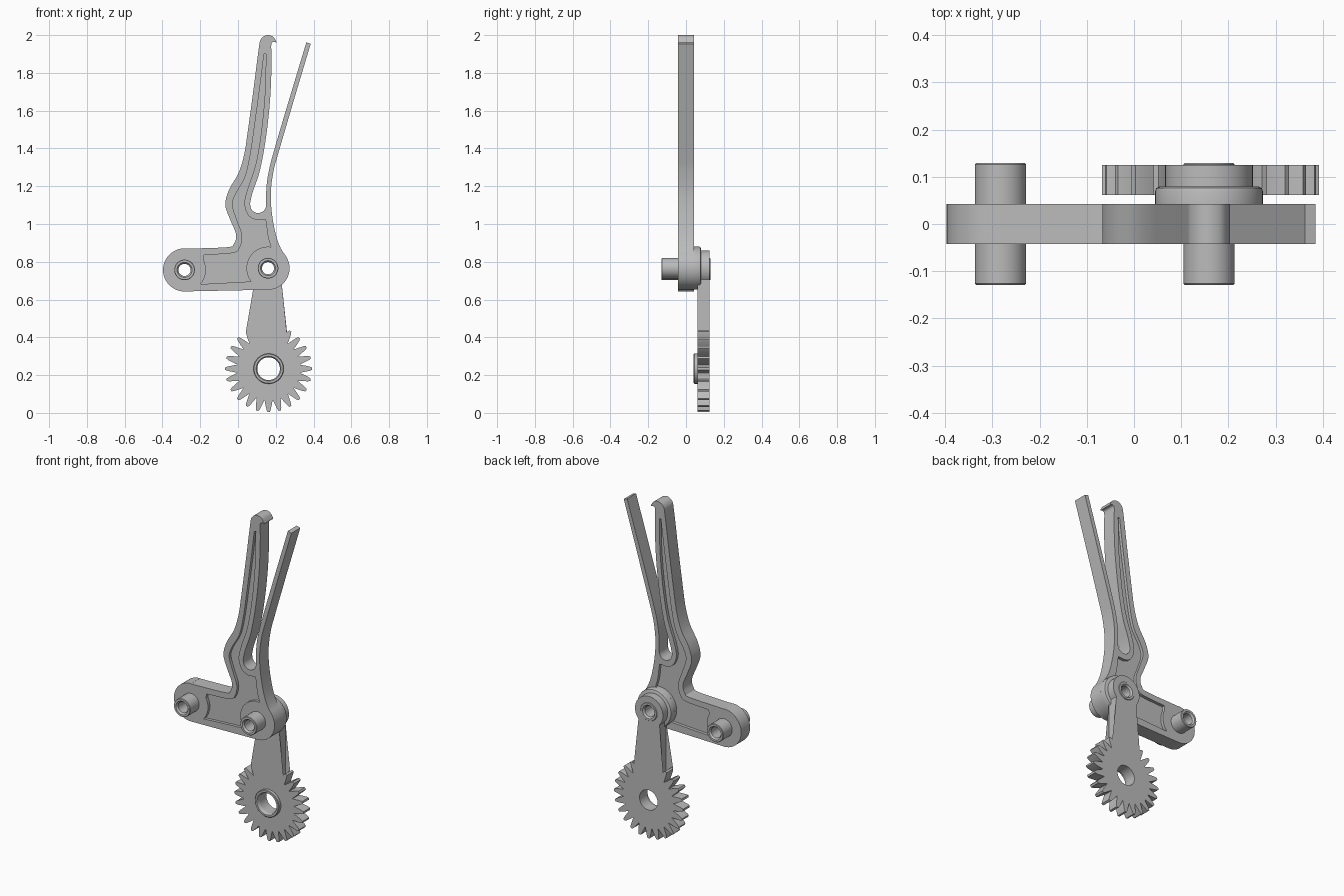
import bpy, bmesh
from math import sin, cos, pi, radians, sqrt
from mathutils import Vector

cube = bpy.data.objects.get("Cube")
if cube:
    bpy.data.objects.remove(cube, do_unlink=True)

GREY = (0.5, 0.5, 0.5, 1.0)
metal = bpy.data.materials.new("plain grey")
metal.diffuse_color = GREY
metal.use_nodes = True
for node in metal.node_tree.nodes:
    if node.type == "BSDF_PRINCIPLED":
        node.inputs["Base Color"].default_value = GREY

HALF = 0.0425                      # half thickness of the body
LEFT_HUB, RIGHT_HUB = (-0.283, 0.757), (0.159, 0.766)
GEAR = (0.162, 0.234)


def finish(bm, name):
    """Turn a bmesh into a shaded object."""
    bmesh.ops.recalc_face_normals(bm, faces=bm.faces[:])
    mesh = bpy.data.meshes.new(name)
    bm.to_mesh(mesh)
    bm.free()
    mesh.materials.append(metal)
    obj = bpy.data.objects.new(name, mesh)
    bpy.context.collection.objects.link(obj)
    return obj


def shade(obj):
    bpy.ops.object.select_all(action="DESELECT")
    obj.select_set(True)
    bpy.context.view_layer.objects.active = obj
    bpy.ops.object.shade_smooth_by_angle(angle=radians(35))


def smooth(points, steps=5):
    """Pass a rounded path through the points."""
    pts = [Vector(p) for p in points]
    pts = [2 * pts[0] - pts[1]] + pts + [2 * pts[-1] - pts[-2]]
    path = []
    for a, b, c, d in zip(pts, pts[1:], pts[2:], pts[3:]):
        for k in range(steps):
            t = k / steps
            path.append(b + (c - a) * t / 2
                        + (2 * a - 5 * b + 4 * c - d) * t * t / 2
                        + (3 * b - a - 3 * c + d) * t ** 3 / 2)
    return path + [pts[-2]]


def arc(centre, radius, start, end, steps=24):
    """Arc in degrees, clockwise from straight up."""
    turns = [radians(start + (end - start) * k / steps) for k in range(steps + 1)]
    return [Vector((centre[0] + radius * sin(t), centre[1] + radius * cos(t))) for t in turns]


def plate(name, outline, front, back):
    """Extrude a closed x-z outline along y."""
    clean = []
    for p in outline:
        if not clean or (Vector(p) - clean[-1]).length > 0.0005:
            clean.append(Vector(p))
    if (clean[0] - clean[-1]).length < 0.0005:
        clean.pop()
    bm = bmesh.new()
    face = bm.faces.new([bm.verts.new((p.x, front, p.y)) for p in clean])
    grown = bmesh.ops.extrude_face_region(bm, geom=[face])
    moved = [v for v in grown["geom"] if isinstance(v, bmesh.types.BMVert)]
    bmesh.ops.translate(bm, verts=moved, vec=(0, back - front, 0))
    return finish(bm, name)


def ring(name, centre, profile, sides=48):
    """Lathe a closed (radius, y) profile about an axis along y."""
    bm = bmesh.new()
    loops = []
    for k in range(sides):
        t = 2 * pi * k / sides
        loops.append([bm.verts.new((centre[0] + r * cos(t), y, centre[1] + r * sin(t)))
                      for r, y in profile])
    n = len(profile)
    for k in range(sides):
        a, b = loops[k], loops[(k + 1) % sides]
        for j in range(n):
            bm.faces.new((a[j], a[(j + 1) % n], b[(j + 1) % n], b[j]))
    obj = finish(bm, name)
    shade(obj)
    return obj


def cut(target, cutter):
    mod = target.modifiers.new("cut", "BOOLEAN")
    mod.operation, mod.solver, mod.object = "DIFFERENCE", "EXACT", cutter
    bpy.context.view_layer.objects.active = target
    bpy.ops.object.modifier_apply(modifier=mod.name)
    bpy.data.objects.remove(cutter, do_unlink=True)


# Body outline: bracket, long hooked arm, slot and thin spring arm
long_arm_outside = smooth([
    (-0.285, 0.869), (-0.06, 0.877), (-0.022, 0.895), (-0.01, 0.945), (-0.04, 1.02),
    (-0.067, 1.1), (-0.048, 1.18), (0.003, 1.27), (0.033, 1.37), (0.053, 1.5),
    (0.083, 1.72), (0.11, 1.93), (0.122, 1.98), (0.152, 2.0), (0.185, 1.992), (0.204, 1.965)])
long_arm_inside = smooth([
    (0.204, 1.96), (0.186, 1.964), (0.176, 1.945), (0.178, 1.86), (0.17, 1.66),
    (0.147, 1.45), (0.115, 1.28), (0.078, 1.17), (0.064, 1.11)])
slot_floor = arc((0.107, 1.1), 0.042, 270, 100, 14)
spring_inside = smooth([
    (0.149, 1.12), (0.151, 1.2), (0.165, 1.29), (0.194, 1.4), (0.28, 1.69), (0.362, 1.962)])
spring_outside = smooth([
    (0.385, 1.954), (0.297, 1.66), (0.215, 1.38), (0.188, 1.28), (0.174, 1.17),
    (0.179, 1.06), (0.2, 0.945), (0.226, 0.872), (0.254, 0.83)])
body_outline = (long_arm_outside + long_arm_inside + slot_floor + spring_inside
                + spring_outside + arc(RIGHT_HUB, 0.114, 60, 180)
                + arc(LEFT_HUB, 0.114, 180, 360))
body = plate("lever_body", body_outline, -HALF, HALF)

# Recessed panel on both faces
pocket_outline = (
    smooth([(-0.18, 0.836), (-0.03, 0.846), (0.008, 0.872), (0.022, 0.94), (-0.005, 1.02),
            (-0.029, 1.1), (-0.012, 1.16), (0.038, 1.25), (0.066, 1.37), (0.088, 1.52),
            (0.118, 1.74), (0.138, 1.9)])
    + smooth([(0.148, 1.9), (0.143, 1.7), (0.122, 1.48), (0.092, 1.31), (0.052, 1.19),
              (0.034, 1.11), (0.052, 1.05), (0.09, 1.024), (0.145, 1.025)])
    + smooth([(0.15, 1.0), (0.158, 0.935), (0.174, 0.879)])
    + arc(RIGHT_HUB, 0.114, 8, -128)
    + arc(LEFT_HUB, 0.113, 132, 62, 12))
DEPTH = 0.018
for front, back in ((-0.1, DEPTH - HALF), (HALF - DEPTH, 0.1)):
    cut(body, plate("pocket_cutter", pocket_outline, front, back))
for hub in (LEFT_HUB, RIGHT_HUB):
    cut(body, plate("bore_cutter", arc(hub, 0.046, 0, 360, 48), -0.2, 0.2))
shade(body)

# Hollow pivot pins with chamfered mouths
END = 0.129
for name, hub in (("right_pivot_pin", LEFT_HUB), ("left_pivot_pin", RIGHT_HUB)):
    ring(name, hub, [(0.032, 0.01 - END), (0.04, -END), (0.052, -END), (0.0545, 0.003 - END),
                     (0.0545, END - 0.003), (0.052, END), (0.04, END), (0.032, END - 0.01)])

# Collar between the body and the crank
ring("pivot_collar", RIGHT_HUB, [(0.046, HALF - 0.005), (0.114, HALF - 0.005), (0.114, 0.07),
                                 (0.112, 0.076), (0.106, 0.079), (0.046, 0.079)])

# Crank: toothed wheel with a rounded-end bar in one plate
TEETH, ROOT, TIP = 24, 0.168, 0.23
BAR, HEAD = 0.07, 0.093
tooth = [(-0.021, ROOT), (-0.017, 0.19), (-0.011, 0.218), (-0.006, TIP),
         (0.006, TIP), (0.011, 0.218), (0.017, 0.19), (0.021, ROOT)]
crank_outline = []
for i in range(2, TEETH - 1):
    t = 2 * pi * i / TEETH
    for side, out in tooth:
        crank_outline.append(Vector((GEAR[0] + side * cos(t) + out * sin(t),
                                     GEAR[1] + out * cos(t) - side * sin(t))))
shoulder = GEAR[1] + sqrt(ROOT ** 2 - BAR ** 2)
crank_outline.append(Vector((RIGHT_HUB[0] - BAR, shoulder)))
crank_outline += arc(RIGHT_HUB, HEAD, -131, 131, 32)
crank_outline.append(Vector((RIGHT_HUB[0] + BAR, shoulder)))
crank = plate("gear_crank", crank_outline, 0.062, 0.125)
cut(crank, plate("gear_bore_cutter", arc(GEAR, 0.06, 0, 360, 48), 0, 0.2))
cut(crank, plate("pin_bore_cutter", arc(RIGHT_HUB, 0.046, 0, 360, 48), 0, 0.2))
shade(crank)

# Raised boss around the wheel bore
ring("gear_boss", GEAR, [(0.06, 0.07), (0.06, 0.05), (0.066, 0.041), (0.077, 0.041),
                         (0.08, 0.044), (0.08, 0.07)])
